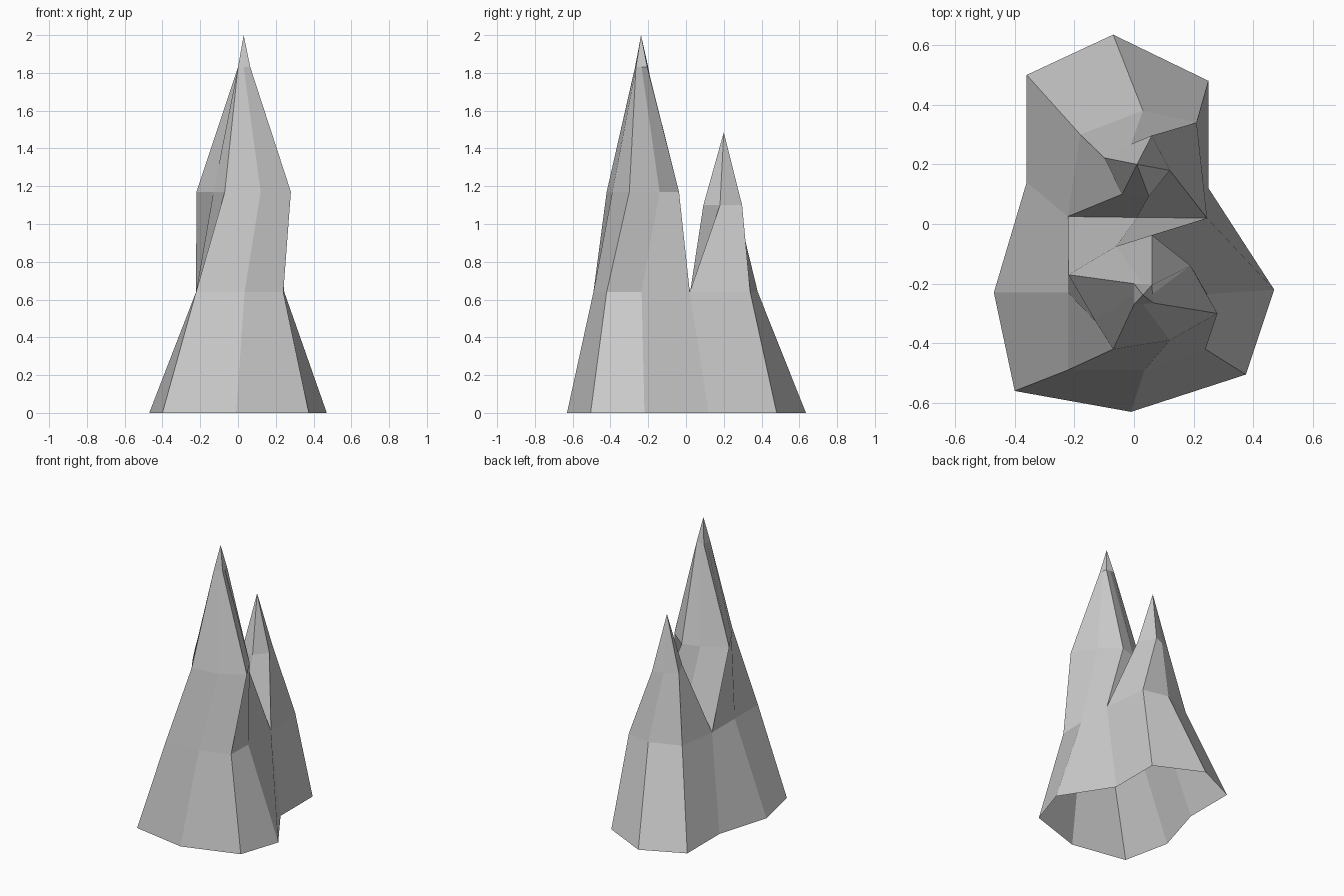
import bpy
import bmesh

if "Cube" in bpy.data.objects:
    bpy.data.objects.remove(bpy.data.objects["Cube"])

bm = bmesh.new()


def ring(points, z):
    return [bm.verts.new((x, y, z)) for x, y in points]


def bridge(a, b, closed=True):
    n = len(a)
    for i in range(n if closed else n - 1):
        j = (i + 1) % n
        bm.faces.new((a[i], a[j], b[j], b[i]))


def spike(rings, tip):
    for a, b in zip(rings, rings[1:]):
        bridge(a, b)
    top = bm.verts.new(tip)
    last = rings[-1]
    for i in range(len(last)):
        bm.faces.new((last[i], last[(i + 1) % len(last)], top))


# Open foot and the shared waist ring, counter-clockwise from front left
base = ring([(-.4, -.56), (-.01, -.63), (.375, -.505), (.47, -.22), (.25, .12),
             (.25, .48), (-.07, .635), (-.36, .5), (-.36, .14), (-.47, -.23)], 0)
waist = ring([(-.222, -.49), (.035, -.49), (.24, -.42), (.245, -.235), (.245, .02),
              (.21, .34), (.03, .38), (-.18, .30), (-.222, .025), (-.222, -.23)], .64)
bridge(base, waist)
saddle = bm.verts.new((.01, .022, .64))

# Tall front peak
shoulder = ring([(-.07, -.42), (.12, -.39), (.28, -.30), (.19, -.14),
                 (.06, -.037), (-.06, -.075), (-.22, -.17), (-.13, -.325)], 1.17)
neck = ring([(0, -.27), (.03, -.268), (.065, -.265), (.062, -.235),
             (.06, -.205), (.03, -.203), (0, -.2), (0, -.235)], 1.83)
spike([waist[:5] + [saddle] + waist[8:], shoulder, neck], (.03, -.238, 2))

# Short back peak
back = ring([(.12, .18), (.06, .297), (-.01, .268), (-.10, .222),
             (-.04, .10), (.05, .092)], 1.1)
spike([waist[4:9] + [saddle], back], (.01, .2, 1.485))

bmesh.ops.recalc_face_normals(bm, faces=bm.faces)
mesh = bpy.data.meshes.new("twin_peak_rock")
bm.to_mesh(mesh)
bm.free()
bpy.context.collection.objects.link(bpy.data.objects.new("twin_peak_rock", mesh))
